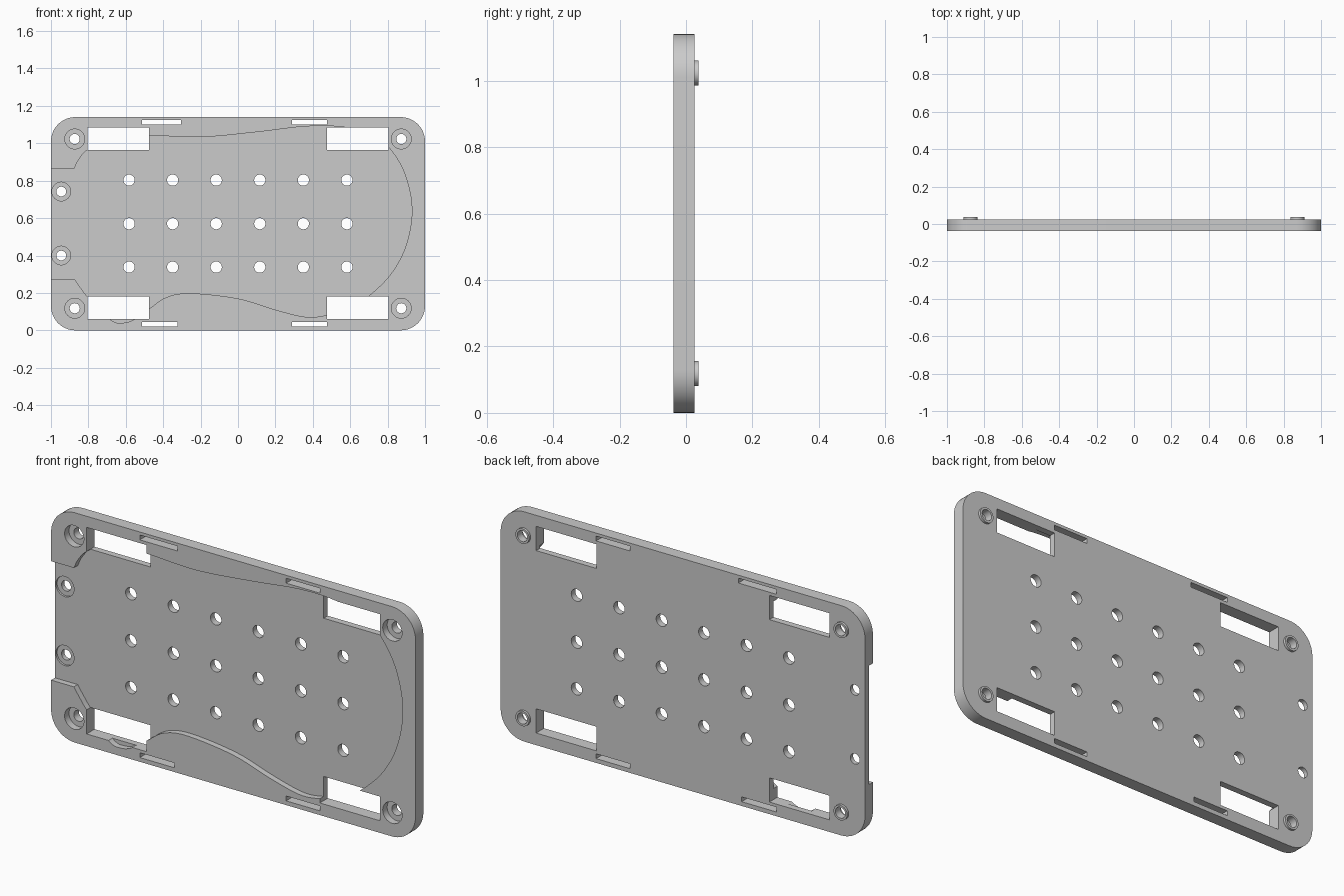
import bpy, bmesh, math
from mathutils import Vector

cube = bpy.data.objects.get("Cube")
if cube:
    bpy.data.objects.remove(cube, do_unlink=True)

W, H = 1.0, 1.14             # half width, height
FRONT, BACK, TIP = -0.037, 0.025, 0.037
FLOOR = FRONT + 0.03         # floor of the front pocket

grey = bpy.data.materials.new("plain grey")
grey.use_nodes = True
colour = (0.6, 0.6, 0.6, 1)
grey.diffuse_color = colour
grey.node_tree.nodes["Principled BSDF"].inputs["Base Color"].default_value = colour


def prism(name, outline, y0, y1):
    """Extrude an x/z outline from y0 to y1."""
    bm = bmesh.new()
    face = bm.faces.new([bm.verts.new((x, y0, z)) for x, z in outline])
    ext = bmesh.ops.extrude_face_region(bm, geom=[face])
    verts = [g for g in ext["geom"] if isinstance(g, bmesh.types.BMVert)]
    bmesh.ops.translate(bm, verts=verts, vec=(0, y1 - y0, 0))
    bmesh.ops.recalc_face_normals(bm, faces=bm.faces)
    mesh = bpy.data.meshes.new(name)
    bm.to_mesh(mesh)
    bm.free()
    mesh.materials.append(grey)
    obj = bpy.data.objects.new(name, mesh)
    bpy.context.collection.objects.link(obj)
    return obj


def arc(x, z, r, start=0, sweep=360, n=32):
    count = n if sweep == 360 else n + 1
    return [(x + r * math.cos(math.radians(start + sweep * i / n)),
             z + r * math.sin(math.radians(start + sweep * i / n))) for i in range(count)]


def box(x0, x1, z0, z1):
    return [(x0, z0), (x1, z0), (x1, z1), (x0, z1)]


def smooth(points, steps=6):
    """Catmull-Rom curve through the points."""
    p = [Vector(q) for q in points]
    p = [2 * p[0] - p[1]] + p + [2 * p[-1] - p[-2]]
    out = []
    for a, b, c, d in zip(p, p[1:], p[2:], p[3:]):
        for i in range(steps):
            t = i / steps
            out.append(tuple(0.5 * (2 * b + (c - a) * t + (2 * a - 5 * b + 4 * c - d) * t ** 2
                                    + (3 * b - a - 3 * c + d) * t ** 3)))
    return out + [points[-1]]


def cut(target, cutters):
    """Subtract the cutters, then remove them."""
    for c in cutters:
        mod = target.modifiers.new(c.name, "BOOLEAN")
        mod.operation, mod.solver, mod.object = "DIFFERENCE", "EXACT", c
    deps = bpy.context.evaluated_depsgraph_get()
    mesh = bpy.data.meshes.new_from_object(target.evaluated_get(deps))
    target.modifiers.clear()
    target.data = mesh
    for c in cutters:
        bpy.data.objects.remove(c, do_unlink=True)


def shade(obj):
    bpy.ops.object.select_all(action="DESELECT")
    obj.select_set(True)
    bpy.context.view_layer.objects.active = obj
    bpy.ops.object.shade_smooth_by_angle(angle=math.radians(30))


# Rounded plate
R = 0.13
outline = []
for x, z, start in ((W - R, H - R, 0), (R - W, H - R, 90), (R - W, R, 180), (W - R, R, 270)):
    outline += arc(x, z, R, start, 90, 12)
plate = prism("plate", outline, FRONT, BACK)

cutters = []


def cutter(points, y0=-0.1, y1=0.1):
    obj = prism("cutter", points, y0, y1)
    obj.hide_render = True
    cutters.append(obj)


# Curved pocket, open at the left-hand edge of the front
curve = smooth([(-0.875, 0.865), (-0.85, 0.915), (-0.8, 0.968), (-0.66, 1.045), (-0.475, 1.043),
                (-0.2, 1.033), (0.1, 1.06), (0.36, 1.09), (0.56, 1.087), (0.72, 1.045),
                (0.805, 0.98), (0.89, 0.84), (0.93, 0.65), (0.9, 0.46), (0.82, 0.305),
                (0.7, 0.185), (0.58, 0.11), (0.47, 0.08), (0.36, 0.072), (0.2, 0.11),
                (0, 0.17), (-0.25, 0.198), (-0.38, 0.178), (-0.475, 0.115), (-0.56, 0.056),
                (-0.62, 0.04), (-0.68, 0.056), (-0.8, 0.175), (-0.84, 0.225), (-0.875, 0.275)])
cutter([(-1.1, 0.865)] + curve + [(-1.1, 0.275)], -0.1, FLOOR)

# Corner windows and narrow strap slots
for x in (-0.64, 0.64):
    for z in (0.12, 1.025):
        cutter(box(x - 0.165, x + 0.165, z - 0.06, z + 0.06))
for x0, x1, z in ((-0.513, -0.305, 1.113), (0.29, 0.476, 1.113),
                  (-0.513, -0.323, 0.033), (0.29, 0.476, 0.033)):
    cutter(box(x0, x1, z - 0.012, z + 0.012))

# Grid of holes
for i in range(6):
    for z in (0.338, 0.57, 0.803):
        cutter(arc((i - 2.5) * 0.233, z, 0.03))

# Counterbored screw holes in the corners and along the edge
corners = [(x, z) for x in (-0.873, 0.873) for z in (0.118, 1.023)]
for x, z in corners:
    cutter(arc(x, z, 0.053), -0.1, FRONT + 0.035)
    cutter(arc(x, z, 0.027))
for z in (0.4, 0.742):
    cutter(arc(-0.945, z, 0.05), -0.1, FLOOR + 0.01)
    cutter(arc(-0.945, z, 0.026))
cut(plate, cutters)
shade(plate)

# Raised rings around the corner holes on the back
for n, (x, z) in enumerate(corners):
    ring = prism(f"back_boss_{n + 1}", arc(x, z, 0.0375), BACK, TIP)
    cut(ring, [prism("cutter", arc(x, z, 0.027), -0.1, 0.1)])
    shade(ring)
